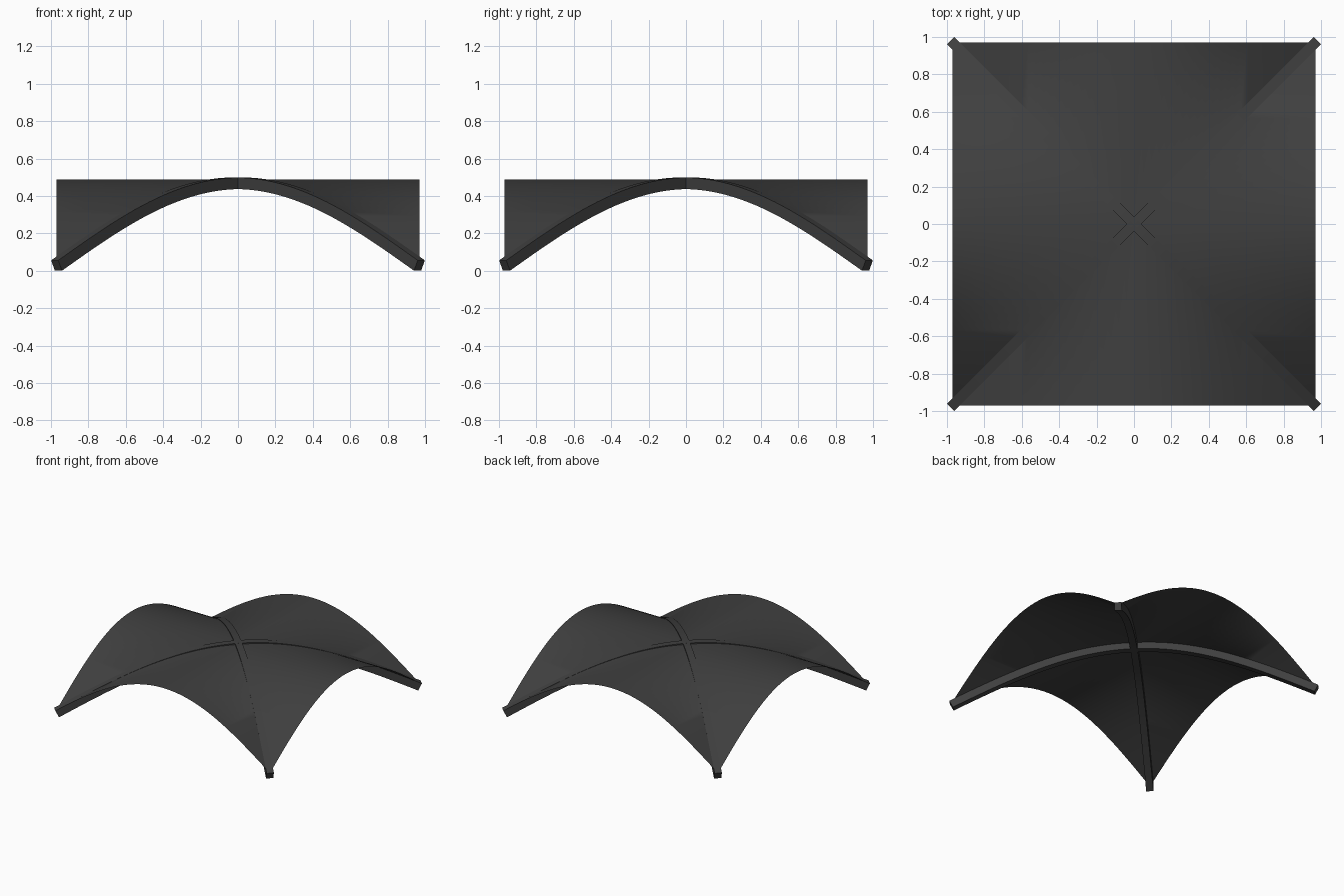
import bpy, bmesh, math
from mathutils import Vector, Matrix

if "Cube" in bpy.data.objects:
    bpy.data.objects.remove(bpy.data.objects["Cube"])

HALF = 0.97      # half span of the vault
RISE = 0.44      # height of the arch curve
BASE = 0.028     # centre height of the rib at its feet
RIB_W, RIB_H = 0.054, 0.062
SEG = 48

mat = bpy.data.materials.new("dark grey")
mat.diffuse_color = (0.05, 0.05, 0.05, 1)
mat.use_nodes = True
mat.node_tree.nodes["Principled BSDF"].inputs["Base Color"].default_value = mat.diffuse_color


def arch(x):
    return BASE + RISE * math.cos(math.pi / 2 * x / HALF)


def slope(x):
    return -RISE * math.pi / 2 / HALF * math.sin(math.pi / 2 * x / HALF)


def finish(name, bm, angle):
    bmesh.ops.remove_doubles(bm, verts=bm.verts, dist=1e-5)
    bmesh.ops.recalc_face_normals(bm, faces=bm.faces)
    me = bpy.data.meshes.new(name)
    bm.to_mesh(me)
    bm.free()
    me.materials.append(mat)
    ob = bpy.data.objects.new(name, me)
    bpy.context.collection.objects.link(ob)
    bpy.context.view_layer.objects.active = ob
    ob.select_set(True)
    bpy.ops.object.shade_smooth_by_angle(angle=math.radians(angle))
    ob.select_set(False)
    return ob


xs = [HALF * (2 * i / SEG - 1) for i in range(SEG + 1)]

# Groin vault web: four barrel sectors meeting along the diagonals
bm = bmesh.new()
LIFT = 0.021
for k in range(4):
    rot = Matrix.Rotation(k * math.pi / 2, 3, 'Z')
    for a, b in zip(xs, xs[1:]):
        za, zb = arch(a) + LIFT, arch(b) + LIFT
        pts = [(a, abs(a), za), (b, abs(b), zb), (b, HALF, zb), (a, HALF, za)]
        if abs(a) > HALF - 1e-6:
            pts = pts[:3]
        elif abs(b) > HALF - 1e-6:
            pts = [pts[0], pts[1], pts[3]]
        bm.faces.new([bm.verts.new(rot @ Vector(p)) for p in pts])
web = finish("vault_web", bm, 40)
# keep the sheet facing upward
if sum(p.normal.z for p in web.data.polygons) < 0:
    web.data.flip_normals()


# Diagonal ribs: rectangular section swept along the arch
def rib(name, angle):
    bm = bmesh.new()
    rot = Matrix.Rotation(angle, 3, 'Z')
    rings = []
    for x in xs:
        t = Vector((1, 0, slope(x) / math.sqrt(2))).normalized()
        n = Vector((-t.z, 0, t.x))
        c = Vector((x * math.sqrt(2), 0, arch(x)))
        rings.append([bm.verts.new(rot @ (c + n * (v * RIB_H / 2) + Vector((0, u * RIB_W / 2, 0))))
                      for u, v in ((-1, -1), (1, -1), (1, 1), (-1, 1))])
    for r, s in zip(rings, rings[1:]):
        for i in range(4):
            j = (i + 1) % 4
            bm.faces.new((r[i], r[j], s[j], s[i]))
    bm.faces.new(rings[0])
    bm.faces.new(rings[-1])
    finish(name, bm, 30)


rib("diagonal_rib_a", math.pi / 4)
rib("diagonal_rib_b", -math.pi / 4)
